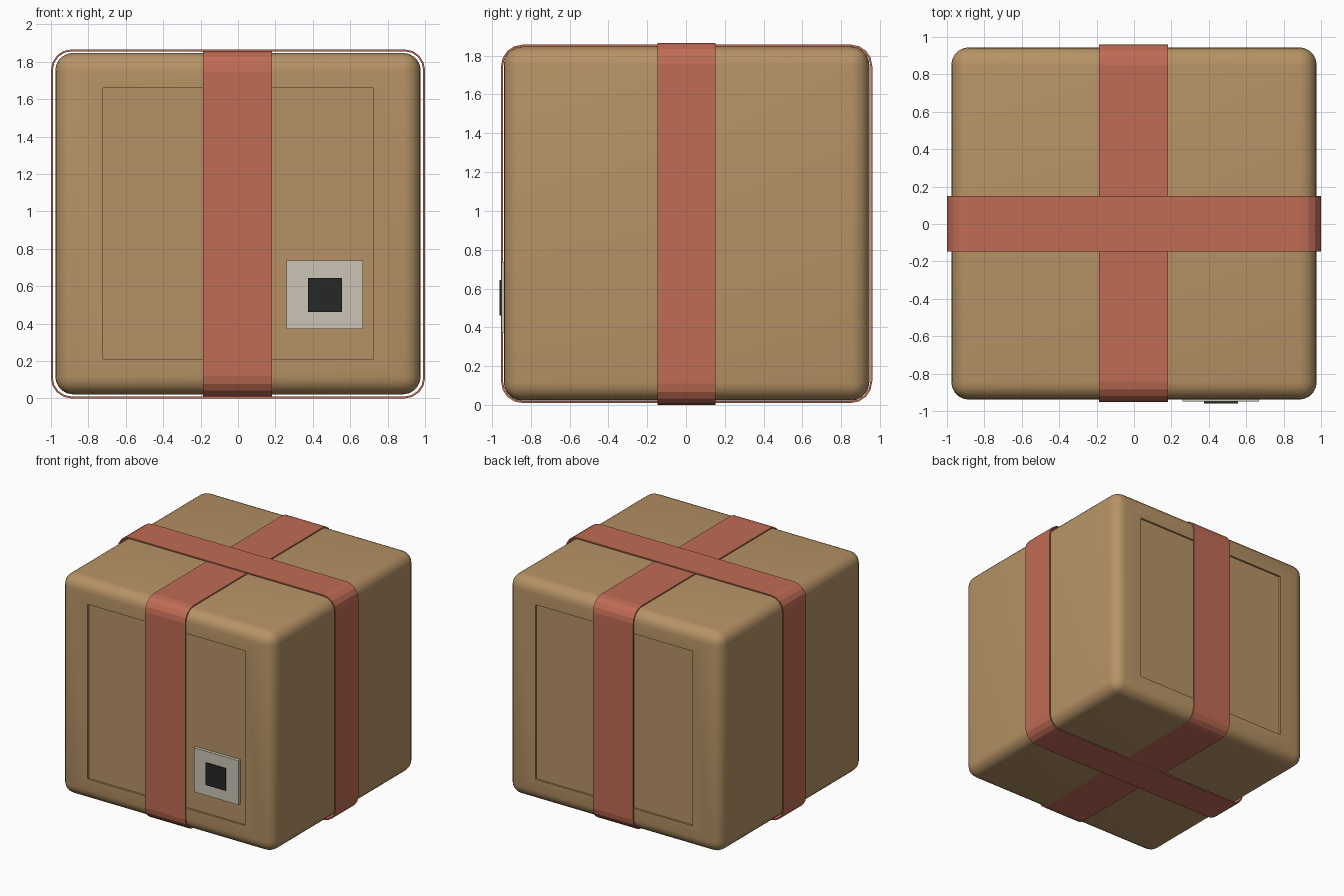
import bpy, bmesh, math
from mathutils import Vector

if "Cube" in bpy.data.objects:
    bpy.data.objects.remove(bpy.data.objects["Cube"])

CY, CZ = 0.003, 0.934  # centre of the box


def material(name, rgb):
    m = bpy.data.materials.new(name)
    m.diffuse_color = (*rgb, 1)
    m.use_nodes = True
    m.node_tree.nodes["Principled BSDF"].inputs["Base Color"].default_value = m.diffuse_color
    return m


CARD = material("cardboard", (0.47, 0.29, 0.13))
TAPE = material("red_strap", (0.53, 0.15, 0.09))
PALE = material("pale_label", (0.60, 0.56, 0.46))
DARK = material("dark_mark", (0.02, 0.02, 0.02))


def finish(bm, name, mat, smooth=False):
    bmesh.ops.recalc_face_normals(bm, faces=bm.faces)
    me = bpy.data.meshes.new(name)
    bm.to_mesh(me)
    bm.free()
    me.materials.append(mat)
    ob = bpy.data.objects.new(name, me)
    bpy.context.collection.objects.link(ob)
    if smooth:
        bpy.ops.object.select_all(action='DESELECT')
        ob.select_set(True)
        bpy.context.view_layer.objects.active = ob
        bpy.ops.object.shade_smooth_by_angle(angle=math.radians(35))
    return ob


def block(lo, hi):
    bm = bmesh.new()
    bmesh.ops.create_cube(bm, size=1)
    lo, hi = Vector(lo), Vector(hi)
    for v in bm.verts:
        v.co = Vector([(lo[i] + hi[i]) / 2 + v.co[i] * (hi[i] - lo[i]) for i in range(3)])
    return bm


# Rounded box with a shallow recessed panel on front and back
bm = block((-0.977, CY - 0.942, 0.022), (0.977, CY + 0.942, 1.847))
bmesh.ops.bevel(bm, geom=bm.edges[:], offset=0.095, segments=5, profile=0.5, affect='EDGES')
bm.normal_update()
for face in [f for f in bm.faces if abs(f.normal.y) > 0.999 and f.calc_area() > 1]:
    side = math.copysign(1, face.normal.y)
    bmesh.ops.inset_individual(bm, faces=[face], thickness=0.1)
    for v in face.verts:
        v.co.x = math.copysign(0.723, v.co.x)
        v.co.z = CZ + math.copysign(0.725, v.co.z - CZ)
    bmesh.ops.inset_individual(bm, faces=[face], thickness=0.0005)
    for v in face.verts:
        v.co.y -= side * 0.015
finish(bm, "box", CARD, True)


def rounded_rect(a0, a1, b0, b1, r, seg=4):
    corners = [(a1 - r, b1 - r), (a0 + r, b1 - r), (a0 + r, b0 + r), (a1 - r, b0 + r)]
    return [(a + r * math.cos(t), b + r * math.sin(t))
            for k, (a, b) in enumerate(corners)
            for t in [(k + i / seg) * math.pi / 2 for i in range(seg + 1)]]


def strap(name, bounds, width, to_xyz, thick=0.01, r=0.11):
    """Closed band of rectangular section following a rounded rectangle."""
    a0, a1, b0, b1 = bounds
    outer = rounded_rect(a0, a1, b0, b1, r)
    inner = rounded_rect(a0 + thick, a1 - thick, b0 + thick, b1 - thick, r - thick)
    bm = bmesh.new()
    rings = [[bm.verts.new(to_xyz(w, *p)) for w, p in
              ((width[0], o), (width[1], o), (width[1], i), (width[0], i))]
             for o, i in zip(outer, inner)]
    for n, ring in enumerate(rings):
        nxt = rings[(n + 1) % len(rings)]
        for k in range(4):
            j = (k + 1) % 4
            bm.faces.new((ring[k], ring[j], nxt[j], nxt[k]))
    finish(bm, name, TAPE)


# Two crossing straps, the narrow one lying outside the wide one
strap("wide_strap", (-0.953, 0.960, 0.010, 1.857), (-0.187, 0.183), lambda w, a, b: (w, a, b))
strap("narrow_strap", (-1.0, 1.0, 0.0, 1.866), (-0.148, 0.151), lambda w, a, b: (a, w, b))

# Label with a dark square on the front
finish(block((0.26, -0.950, 0.37), (0.668, -0.920, 0.737)), "label", PALE)
finish(block((0.373, -0.961, 0.462), (0.556, -0.940, 0.645)), "label_mark", DARK)
